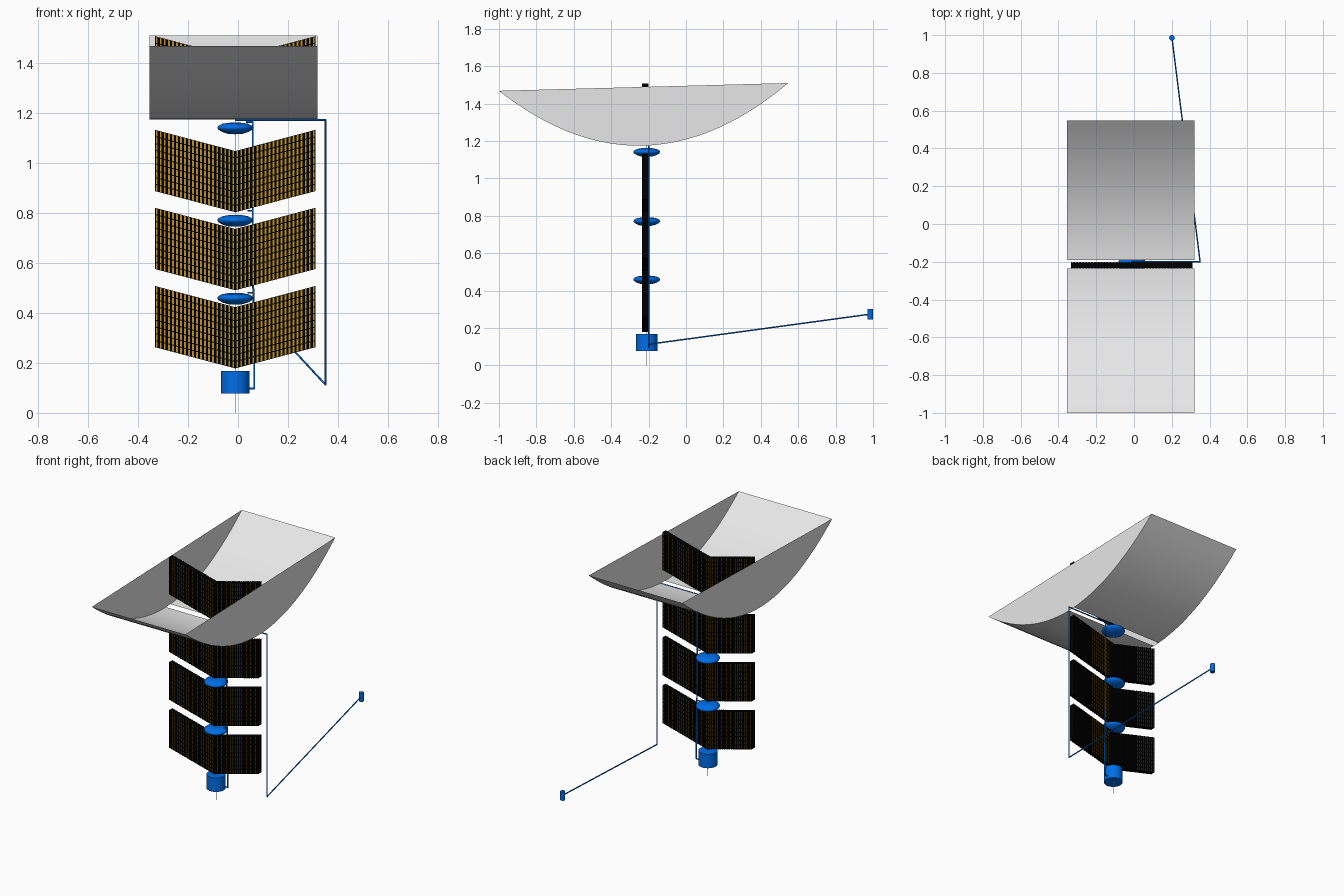
import bpy, bmesh, math
from mathutils import Vector

if "Cube" in bpy.data.objects:
    bpy.data.objects.remove(bpy.data.objects["Cube"])

CX, CY = -0.011, -0.21


def mat(name, rgb):
    m = bpy.data.materials.new(name)
    m.diffuse_color = (*rgb, 1)
    m.use_nodes = True
    m.node_tree.nodes["Principled BSDF"].inputs["Base Color"].default_value = m.diffuse_color
    return m


GREY = mat("pale_grey", (0.8, 0.8, 0.8))
BLUE = mat("blue", (0.0, 0.156, 0.80))
BLACK = mat("black", (0.0, 0.0, 0.0))
GOLD = mat("dark_gold", (0.55, 0.29, 0.02))


def finish(name, bm, mats, smooth=None):
    me = bpy.data.meshes.new(name)
    bm.to_mesh(me)
    bm.free()
    ob = bpy.data.objects.new(name, me)
    bpy.context.collection.objects.link(ob)
    for m in mats:
        me.materials.append(m)
    if smooth:
        bpy.context.view_layer.objects.active = ob
        ob.select_set(True)
        bpy.ops.object.shade_smooth_by_angle(angle=math.radians(smooth))
        ob.select_set(False)
    return ob


def lathe(name, profile, loc, m, n=32):
    bm = bmesh.new()
    vs = [bm.verts.new((r, 0, z)) for r, z in profile]
    es = [bm.edges.new(p) for p in zip(vs, vs[1:])]
    bmesh.ops.spin(bm, geom=vs + es, cent=(0, 0, 0), axis=(0, 0, 1),
                   angle=math.tau, steps=n)
    bmesh.ops.remove_doubles(bm, verts=bm.verts, dist=1e-5)
    bmesh.ops.recalc_face_normals(bm, faces=bm.faces)
    ob = finish(name, bm, [m], 40)
    ob.location = loc
    return ob


def pipe(name, pts, r, m, n=10):
    # straight tube segments joined end to end
    bm = bmesh.new()
    for a, b in zip(pts, pts[1:]):
        a, b = Vector(a), Vector(b)
        d = b - a
        M = d.to_track_quat('Z', 'Y').to_matrix().to_4x4()
        M.translation = (a + b) / 2
        bmesh.ops.create_cone(bm, cap_ends=True, segments=n, radius1=r, radius2=r,
                              depth=d.length + r, matrix=M)
    return finish(name, bm, [m], 40)


# --- curved roof: two sheets with a slot between, plus two end walls
X0, X1, YC, HALF = -0.355, 0.319, -0.2275, 0.7725


def rim(y):
    return 1.468 + 0.04 * (y + 1) / 1.545


def sag(y):
    return rim(y) - 0.313 * (1 - ((y - YC) / HALF) ** 2)


def span(a, b, n):
    return [a + (b - a) * i / n for i in range(n + 1)]


for name, a, b in (("roof_sheet_front", -1.0, -0.236), ("roof_sheet_back", -0.19, 0.547)):
    bm = bmesh.new()
    rows = [[bm.verts.new((x, y, sag(y))) for x in (X0, X1)] for y in span(a, b, 20)]
    for p, q in zip(rows, rows[1:]):
        bm.faces.new((p[0], p[1], q[1], q[0]))
    finish(name, bm, [GREY], 40)
for name, x in (("roof_end_left", X0), ("roof_end_right", X1)):
    bm = bmesh.new()
    vs = [bm.verts.new((x, y, sag(y))) for y in span(-1.0, 0.547, 40)]
    f = bm.faces.new(vs)
    f.normal_update()
    if f.normal.x * x < 0:
        f.normal_flip()
    finish(name, bm, [GREY])

# --- chevron collector panels: gold core sheet behind a black grid of bars
W, RISE, H, PY = 0.322, 0.085, 0.245, -0.218


def slab(bm, side, u0, u1, v0, v1, y0, y1, mi):
    # sheared box: u runs outward along the wing, v up
    ring = [(u0, v0), (u1, v0), (u1, v1), (u0, v1)]
    f, k = [[bm.verts.new((CX + side * u, y, v + RISE * u / W)) for u, v in ring]
            for y in (y0, y1)]
    faces = [bm.faces.new(f), bm.faces.new(k[::-1])]
    faces += [bm.faces.new((f[i - 1], f[i], k[i], k[i - 1])) for i in range(4)]
    for q in faces:
        q.material_index = mi


def panel(name, z):
    bm = bmesh.new()
    cols, rows = 20, 9
    pu, pv, bar = W / cols, H / rows, 0.0045
    for s in (-1, 1):
        slab(bm, s, 0.001, W - 0.001, z + 0.001, z + H - 0.001, PY - 0.011, PY + 0.011, 1)
        for i in range(cols + 1):
            u = i * pu
            slab(bm, s, max(u - bar, 0), min(u + bar, W), z, z + H,
                 PY - 0.0175, PY + 0.0175, 0)
        for j in range(rows + 1):
            v = z + j * pv
            slab(bm, s, 0, W, max(v - 0.002, z), min(v + 0.002, z + H),
                 PY - 0.015, PY + 0.015, 0)
    bmesh.ops.recalc_face_normals(bm, faces=bm.faces)
    finish(name, bm, [BLACK, GOLD])


for i, dz in enumerate((0, 0.313, 0.625, 1.0)):
    panel(f"collector_panel_{i + 1}", 0.178 + dz)

# --- lens-shaped collecting bowls
bowl = [(0, 0.433), (0.03, 0.435), (0.052, 0.442), (0.067, 0.451), (0.071, 0.457),
        (0.071, 0.462), (0.066, 0.468), (0.052, 0.475), (0.03, 0.479), (0, 0.480)]
for i, dz in enumerate((0, 0.312, 0.682)):
    lathe(f"bowl_{i + 1}", bowl, (CX, CY, dz), BLUE)

# --- tank, pole and pipes
lathe("tank", [(0, 0.077), (0.057, 0.077), (0.057, 0.168), (0, 0.168)], (CX, CY, 0), BLUE)
pipe("pole", [(CX, CY, 0.0006), (CX, CY, 1.175)], 0.0012, GREY)
PYB = -0.2
pipe("drain_pipe", [(0.035, PYB, 1.165), (0.059, PYB, 1.165), (0.059, PYB, 0.6),
                    (0.065, PYB, 0.3), (0.065, PYB, 0.097), (0.03, PYB, 0.097)], 0.004, BLUE)
for i, z in enumerate((0.48, 0.809)):
    pipe(f"drain_stub_{i + 1}", [(0.04, PYB, z), (0.06, PYB, z)], 0.003, BLUE)
pipe("outer_pipe", [(CX, PYB, 1.172), (0.35, PYB, 1.172), (0.35, PYB, 0.113),
                    (0.201, 0.985, 0.274)], 0.0038, BLUE)
lathe("outlet", [(0, 0.245), (0.015, 0.245), (0.015, 0.301), (0, 0.301)],
      (0.201, 0.985, 0), BLUE, 20)
